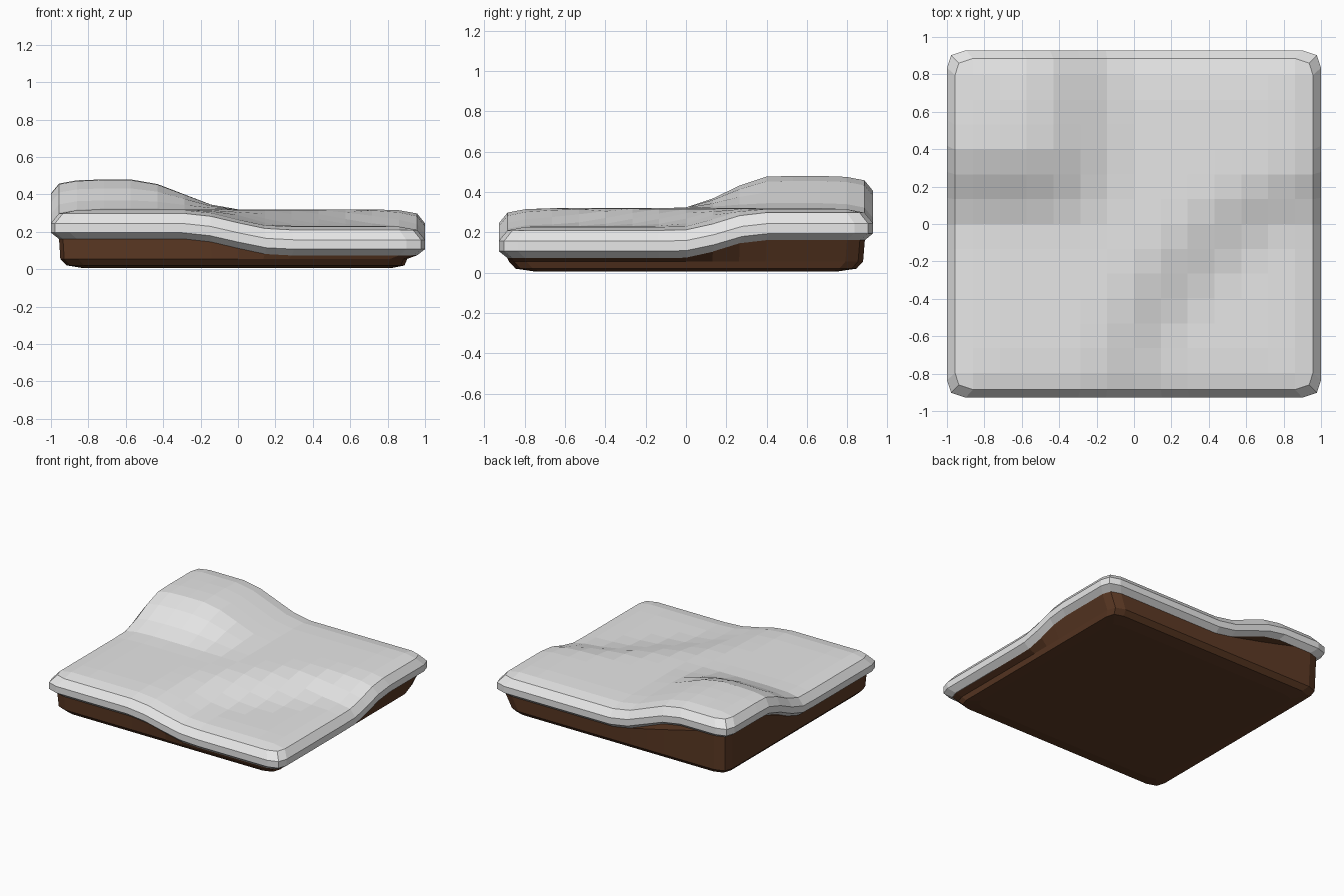
import bpy, bmesh

if "Cube" in bpy.data.objects:
    bpy.data.objects.remove(bpy.data.objects["Cube"])


def mat(name, rgb):
    m = bpy.data.materials.new(name)
    m.diffuse_color = (*rgb, 1)
    m.use_nodes = True
    m.node_tree.nodes["Principled BSDF"].inputs["Base Color"].default_value = m.diffuse_color
    return m


def step(v, a, b):
    t = max(0, min(1, (v - a) / (b - a)))
    return t * t * (3 - 2 * t)


def height(x, y):
    """Rolling surface: high back left, low front right."""
    high = step(x, 0, -0.6) * step(y, -0.05, 0.5)
    low = step(x, -0.3, 0.25) * step(y, 0.45, -0.05) * step(x - y, 0.2, 0.9)
    return 0.32 + 0.16 * high - 0.088 * low


# Unit grid with clipped corners, shared by both parts
nodes = [-1, -0.9] + [-0.75 + 0.15 * i for i in range(11)] + [0.9, 1]
N = len(nodes)


def unit(i, j):
    u, v = nodes[i], nodes[j]
    if abs(u) == 1 and abs(v) == 1:
        u, v = u * 0.978, v * 0.972
    return u, v


border = ([(i, 0) for i in range(N - 1)] + [(N - 1, j) for j in range(N - 1)] +
          [(i, N - 1) for i in range(N - 1, 0, -1)] + [(0, j) for j in range(N - 1, 0, -1)])


def ring(bm, hx, hy, zfun, right=None):
    out = []
    for ij in border:
        u, v = unit(*ij)
        x = u * (right if right and u > 0 else hx)
        out.append(bm.verts.new((x, v * hy, zfun(height(u, v)))))
    return out


def bridge(bm, a, b):
    n = len(a)
    for k in range(n):
        bm.faces.new((a[k], b[k], b[(k + 1) % n], a[(k + 1) % n]))


def finish(bm, name, m):
    bmesh.ops.recalc_face_normals(bm, faces=bm.faces[:])
    me = bpy.data.meshes.new(name)
    bm.to_mesh(me)
    bm.free()
    me.materials.append(m)
    ob = bpy.data.objects.new(name, me)
    bpy.context.collection.objects.link(ob)


# Pale cap: rolling top sheet, rounded rim, underside
bm = bmesh.new()
grid = {}
for i in range(N):
    for j in range(N):
        u, v = unit(i, j)
        edge = min(i, j, N - 1 - i, N - 1 - j)
        drop = {0: 0.022, 1: 0.005}.get(edge, 0)
        grid[i, j] = bm.verts.new((u * 0.957, v * 0.885, height(u, v) - drop))
for i in range(N - 1):
    for j in range(N - 1):
        bm.faces.new((grid[i, j], grid[i + 1, j], grid[i + 1, j + 1], grid[i, j + 1]))
prev = [grid[ij] for ij in border]
for hx, hy, d in ((1, 0.928, 0.075), (1, 0.928, 0.125), (0.955, 0.885, 0.16)):
    cur = ring(bm, hx, hy, lambda h, d=d: h - d)
    bridge(bm, prev, cur)
    prev = cur
bm.faces.new(prev)
finish(bm, "snow_cap", mat("pale grey", (0.8, 0.8, 0.8)))

# Brown base: walls that follow the cap, rounded foot, flat bottom
bm = bmesh.new()
prev = ring(bm, 0.957, 0.887, lambda h: h - 0.158)
top = prev
for hx, hy, right, z in ((0.95, 0.878, 0.905, 0.055), (0.915, 0.845, 0.89, 0.02),
                         (0.83, 0.75, 0.82, 0.006)):
    cur = ring(bm, hx, hy, lambda h, z=z: z, right)
    bridge(bm, prev, cur)
    prev = cur
bm.faces.new(prev)
bm.faces.new(top)
finish(bm, "earth_base", mat("dark brown", (0.11, 0.042, 0.018)))
